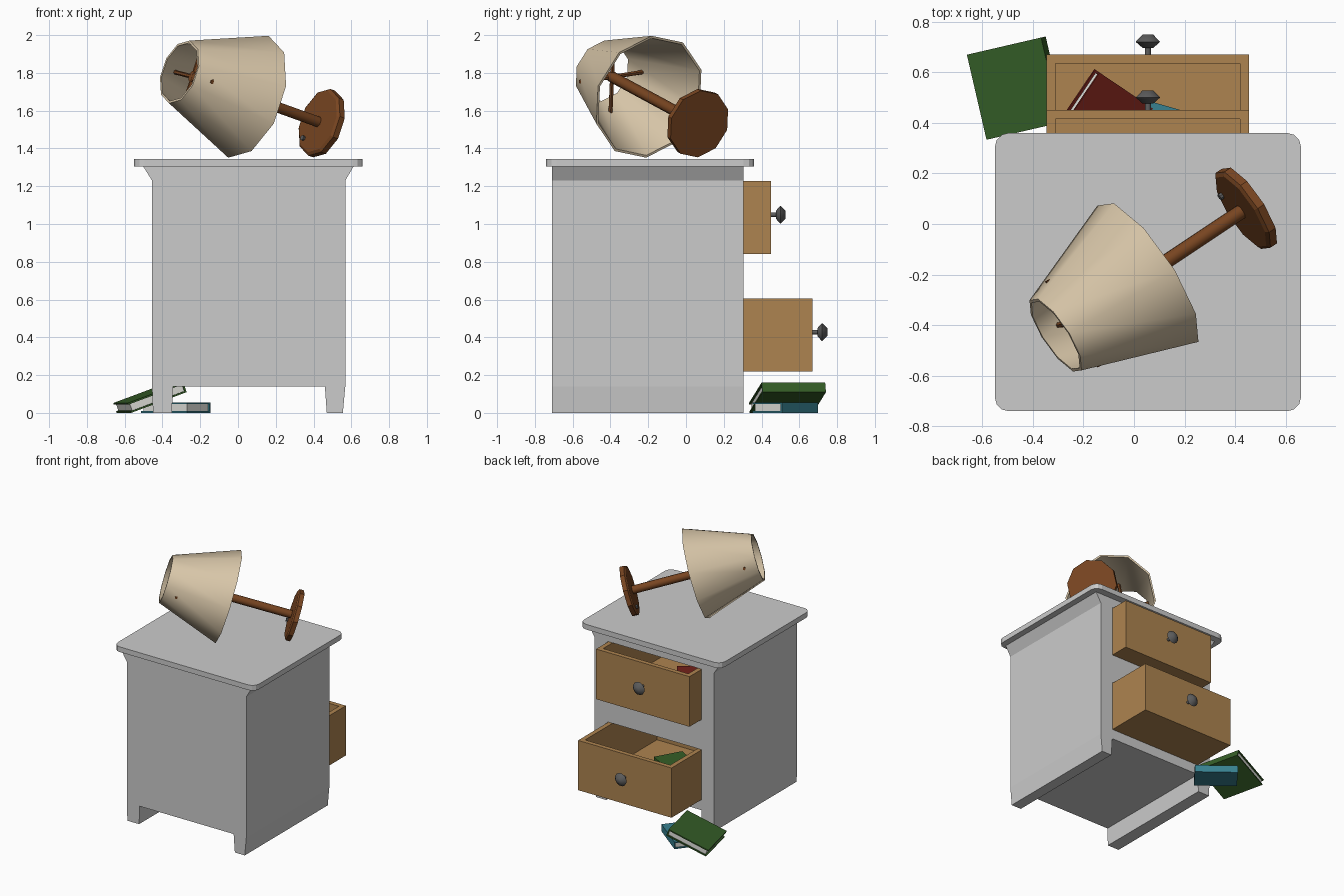
import bpy, bmesh, math
from mathutils import Vector, Matrix

if "Cube" in bpy.data.objects:
    bpy.data.objects.remove(bpy.data.objects["Cube"])


def material(name, rgb):
    m = bpy.data.materials.new(name)
    m.diffuse_color = (*rgb, 1)
    m.use_nodes = True
    m.node_tree.nodes["Principled BSDF"].inputs["Base Color"].default_value = m.diffuse_color
    return m


WOOD = material("drawer_wood", (0.42, 0.23, 0.08))
BROWN = material("lamp_wood", (0.19, 0.06, 0.015))
CLOTH = material("shade_cloth", (0.68, 0.56, 0.39))
METAL = material("knob_metal", (0.11, 0.11, 0.11))
PAPER = material("paper", (0.72, 0.72, 0.68))
GREEN = material("green_cover", (0.035, 0.11, 0.02))
TEAL = material("teal_cover", (0.04, 0.22, 0.28))
RED = material("red_cover", (0.17, 0.015, 0.01))


def finish(name, bm, mats=(), matrix=None, smooth=None):
    bmesh.ops.recalc_face_normals(bm, faces=bm.faces)
    me = bpy.data.meshes.new(name)
    bm.to_mesh(me)
    bm.free()
    ob = bpy.data.objects.new(name, me)
    bpy.context.collection.objects.link(ob)
    for m in mats:
        me.materials.append(m)
    if matrix:
        ob.matrix_world = matrix
    if smooth:
        bpy.ops.object.select_all(action='DESELECT')
        ob.select_set(True)
        bpy.context.view_layer.objects.active = ob
        bpy.ops.object.shade_smooth_by_angle(angle=math.radians(smooth))
    return ob


def add_box(bm, lo, hi, mat=0):
    lo, hi = Vector(lo), Vector(hi)
    m = Matrix.Translation((lo + hi) / 2) @ Matrix.Diagonal((*(hi - lo), 1))
    verts = bmesh.ops.create_cube(bm, size=1, matrix=m)["verts"]
    for f in {f for v in verts for f in v.link_faces}:
        f.material_index = mat


def lathe(name, profile, sides, mat, matrix, smooth=None, closed=False):
    """Revolve (radius, height) points around local z."""
    bm = bmesh.new()
    rings = [[bm.verts.new((r * math.cos(a), r * math.sin(a), h))
              for a in (2 * math.pi * (i + 0.5) / sides for i in range(sides))]
             for r, h in profile]
    pairs = list(zip(rings, rings[1:]))
    if closed:
        pairs.append((rings[-1], rings[0]))
    else:
        bm.faces.new(rings[0])
        bm.faces.new(rings[-1])
    for a, b in pairs:
        for i in range(sides):
            j = (i + 1) % sides
            bm.faces.new((a[i], a[j], b[j], b[i]))
    return finish(name, bm, [mat], matrix, smooth)


# Cabinet body: front outline extruded along y
outline = [(-0.45, 0), (-0.35, 0), (-0.345, 0.14), (0.46, 0.14), (0.47, 0), (0.555, 0),
           (0.568, 0.14), (0.568, 1.23), (0.615, 1.31), (-0.505, 1.31),
           (-0.455, 1.23), (-0.455, 0.14)]
bm = bmesh.new()
face = bm.faces.new([bm.verts.new((x, -0.71, z)) for x, z in outline])
ext = bmesh.ops.extrude_face_region(bm, geom=[face])["geom"]
bmesh.ops.translate(bm, vec=(0, 1.015, 0),
                    verts=[v for v in ext if isinstance(v, bmesh.types.BMVert)])
body = finish("cabinet_body", bm)

# Cabinet top with rounded corners
bm = bmesh.new()
add_box(bm, (-0.55, -0.74, 1.305), (0.66, 0.36, 1.345))
upright = [e for e in bm.edges if abs(e.verts[0].co.z - e.verts[1].co.z) > 0.01]
bmesh.ops.bevel(bm, geom=upright, offset=0.055, segments=3, profile=0.5, affect='EDGES')
finish("cabinet_top", bm)

# Drawers: open box, knob, and the pocket cut for each in the body
FACE_Y = Matrix.Rotation(-math.pi / 2, 4, 'X')
for label, y1, z0, z1 in (("lower", 0.67, 0.22, 0.605), ("upper", 0.45, 0.84, 1.228)):
    x0, x1, y0, t = -0.345, 0.455, y1 - 0.95, 0.05
    bm = bmesh.new()
    add_box(bm, (x0, y0, z0), (x1, y1, z1))
    top = max(bm.faces, key=lambda f: f.calc_center_median().z)
    bmesh.ops.inset_region(bm, faces=[top], thickness=t)
    pit = bmesh.ops.extrude_discrete_faces(bm, faces=[top])["faces"][0]
    bmesh.ops.translate(bm, vec=(0, 0, z0 + t - z1), verts=pit.verts)
    finish(label + "_drawer", bm, [WOOD])

    lathe(label + "_knob",
          [(0.012, -0.01), (0.012, 0.026), (0.022, 0.026), (0.05, 0.05), (0.022, 0.078)],
          12, METAL, Matrix.Translation((0.055, y1, (z0 + z1) / 2 + 0.015)) @ FACE_Y, 60)

    bm = bmesh.new()
    add_box(bm, (x0 - 0.003, -0.6, z0 - 0.003), (x1 + 0.003, 0.5, z1 + 0.003))
    cutter = finish(label + "_pocket_cutter", bm)
    cutter.hide_render = True
    cutter.hide_viewport = True
    cut = body.modifiers.new(label + "_pocket", 'BOOLEAN')
    cut.operation = 'DIFFERENCE'
    cut.solver = 'EXACT'
    cut.object = cutter


# Books: two covers and a spine on local +x, around a page block
def book(name, mat, loc, size, spin, tilt=0):
    w, l, h = (s / 2 for s in size)
    c, m = 0.009, 0.01
    bm = bmesh.new()
    add_box(bm, (-w, -l, -h), (w, l, -h + c))
    add_box(bm, (-w, -l, h - c), (w, l, h))
    add_box(bm, (w - c, -l, -h + c), (w, l, h - c))
    add_box(bm, (-w + m, -l + m, -h + c), (w - c, l - m, h - c), 1)
    matrix = (Matrix.Translation(loc) @ Matrix.Rotation(math.radians(spin), 4, 'Z')
              @ Matrix.Rotation(math.radians(tilt), 4, 'Y'))
    finish(name, bm, [mat, PAPER], matrix)


book("floor_book_teal", TEAL, (-0.33, 0.525, 0.0275), (0.2, 0.31, 0.055), 52)
book("floor_book_green", GREEN, (-0.466, 0.537, 0.081), (0.32, 0.345, 0.055), 13, -20)
book("lower_drawer_book_red", RED, (-0.11, 0.43, 0.38), (0.29, 0.25, 0.055), -34, 28)
book("lower_drawer_book_teal", TEAL, (0.10, 0.36, 0.31), (0.32, 0.22, 0.055), -16)
book("lower_drawer_book_green", GREEN, (0.02, 0.08, 0.30), (0.22, 0.3, 0.055), 60)
book("upper_drawer_book_red", RED, (0.0, -0.08, 0.92), (0.22, 0.3, 0.055), 35)

# Toppled lamp: local z runs from the shade top to the base
base = Vector((0.44, 0.06, 1.535))
axis = Vector((0.797, 0.531, -0.287)).normalized()
side = Vector((-0.116, 0.19, 0.03))
side = (side - axis * side.dot(axis)).normalized()
lamp = Matrix((side, axis.cross(side), axis)).transposed().to_4x4()
lamp.translation = base

lathe("lamp_base", [(0.17, -0.022), (0.186, -0.012), (0.186, 0.02)], 10, BROWN, lamp)
lathe("lamp_stem", [(0.03, -0.86), (0.03, -0.01)], 8, BROWN, lamp, 50)
lathe("lamp_shade", [(0.175, -0.941), (0.34, -0.483), (0.327, -0.483), (0.162, -0.941)],
      10, CLOTH, lamp, 40, closed=True)
lathe("lamp_switch", [(0.014, -0.035), (0.014, -0.015)], 8, METAL,
      lamp @ Matrix.Translation(lamp.inverted() @ Vector((0.345, 0.11, 1.455)))
      @ Matrix.Translation((0, 0, 0.026)))
for i in range(4):
    turn = Matrix.Rotation(i * math.pi / 2, 4, 'Z') @ Matrix.Rotation(math.pi / 2, 4, 'Y')
    lathe(f"shade_spoke_{i + 1}", [(0.012, 0), (0.012, 0.2)], 6, BROWN,
          lamp @ Matrix.Translation((0, 0, -0.85)) @ turn)
